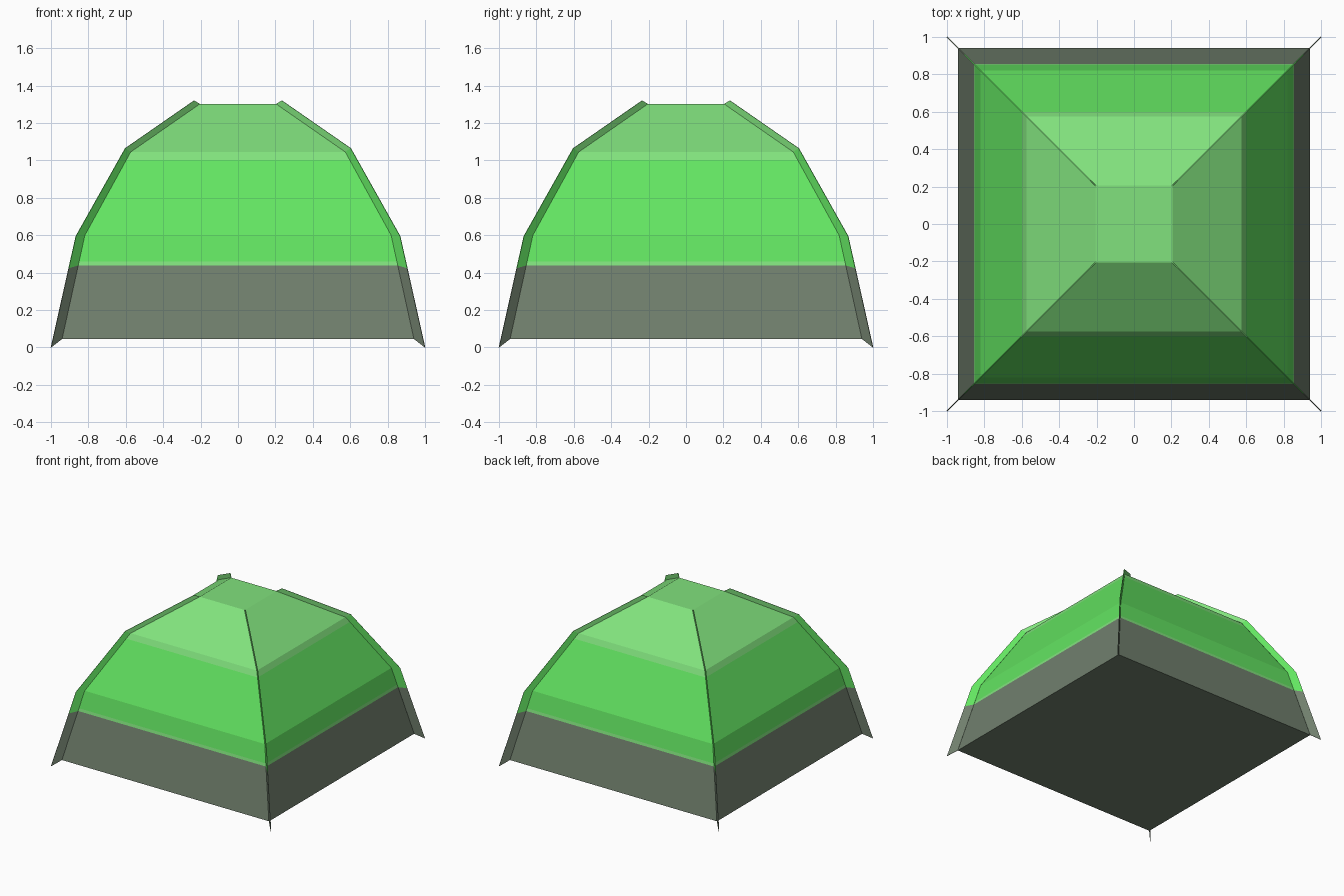
import bpy, bmesh, math
from mathutils import Vector

if "Cube" in bpy.data.objects:
    bpy.data.objects.remove(bpy.data.objects["Cube"])


def material(name, r, g, b):
    lin = [((c / 255 + 0.055) / 1.055) ** 2.4 for c in (r, g, b)]
    m = bpy.data.materials.new(name)
    m.diffuse_color = (*lin, 1)
    m.use_nodes = True
    m.node_tree.nodes["Principled BSDF"].inputs["Base Color"].default_value = m.diffuse_color
    return m


MATS = [material("grey skirt", 112, 127, 109),
        material("tent green", 99, 228, 97),
        material("light green", 129, 226, 125)]

# Profiles as (half width, height): fabric corner and outer seam edge
BODY = [(0.942, 0.045), (0.82, 0.6), (0.575, 1.045), (0.205, 1.302)]
SEAM = [(1.0, 0.0), (0.867, 0.595), (0.603, 1.065), (0.235, 1.32)]


def with_levels(profile, levels):
    """Insert extra points into a profile at the given heights."""
    out = list(profile)
    for z in levels:
        for (r0, z0), (r1, z1) in zip(profile, profile[1:]):
            if z0 < z < z1:
                out.append((r0 + (r1 - r0) * (z - z0) / (z1 - z0), z))
    return sorted(out, key=lambda p: p[1])


def finish(bm, name):
    bmesh.ops.recalc_face_normals(bm, faces=bm.faces)
    me = bpy.data.meshes.new(name)
    bm.to_mesh(me)
    bm.free()
    for m in MATS:
        me.materials.append(m)
    ob = bpy.data.objects.new(name, me)
    bpy.context.collection.objects.link(ob)
    return ob


def fabric_colour(z):
    if z < 0.438:
        return 0
    return 2 if z < 0.46 or z > 1.003 else 1


# Tent fabric: square rings, closed floor and flat roof
bm = bmesh.new()
rings = []
for r, z in with_levels(BODY, [0.438, 0.46, 1.003]):
    rings.append([bm.verts.new((sx * r, sy * r, z))
                  for sx, sy in ((-1, -1), (1, -1), (1, 1), (-1, 1))])
for a, b in zip(rings, rings[1:]):
    for i in range(4):
        j = (i + 1) % 4
        bm.faces.new((a[i], a[j], b[j], b[i]))
bm.faces.new(rings[0])
bm.faces.new(rings[-1])
for f in bm.faces:
    f.material_index = fabric_colour(f.calc_center_median().z)
finish(bm, "tent_fabric")

# Corner seams: thin flanges standing out along the four diagonals
inner = with_levels(BODY, [0.438])
outer = with_levels(SEAM, [0.424])
HALF = 0.002
for k, (sx, sy) in enumerate(((-1, -1), (1, -1), (1, 1), (-1, 1))):
    bm = bmesh.new()
    side = Vector((-sy, sx, 0)).normalized() * HALF
    rows = []
    for (ri, zi), (ro, zo) in zip(inner, outer):
        pi, po = Vector((sx * ri, sy * ri, zi)), Vector((sx * ro, sy * ro, zo))
        rows.append([bm.verts.new(p) for p in
                     (pi - side, po - side, po + side, pi + side)])
    for n, (a, b) in enumerate(zip(rows, rows[1:])):
        for i in range(4):
            j = (i + 1) % 4
            f = bm.faces.new((a[i], a[j], b[j], b[i]))
            f.material_index = (0, 1, 1, 2)[n]
    bm.faces.new(rows[0]).material_index = 0
    bm.faces.new(rows[-1]).material_index = 2
    finish(bm, f"corner_seam_{k + 1}")
